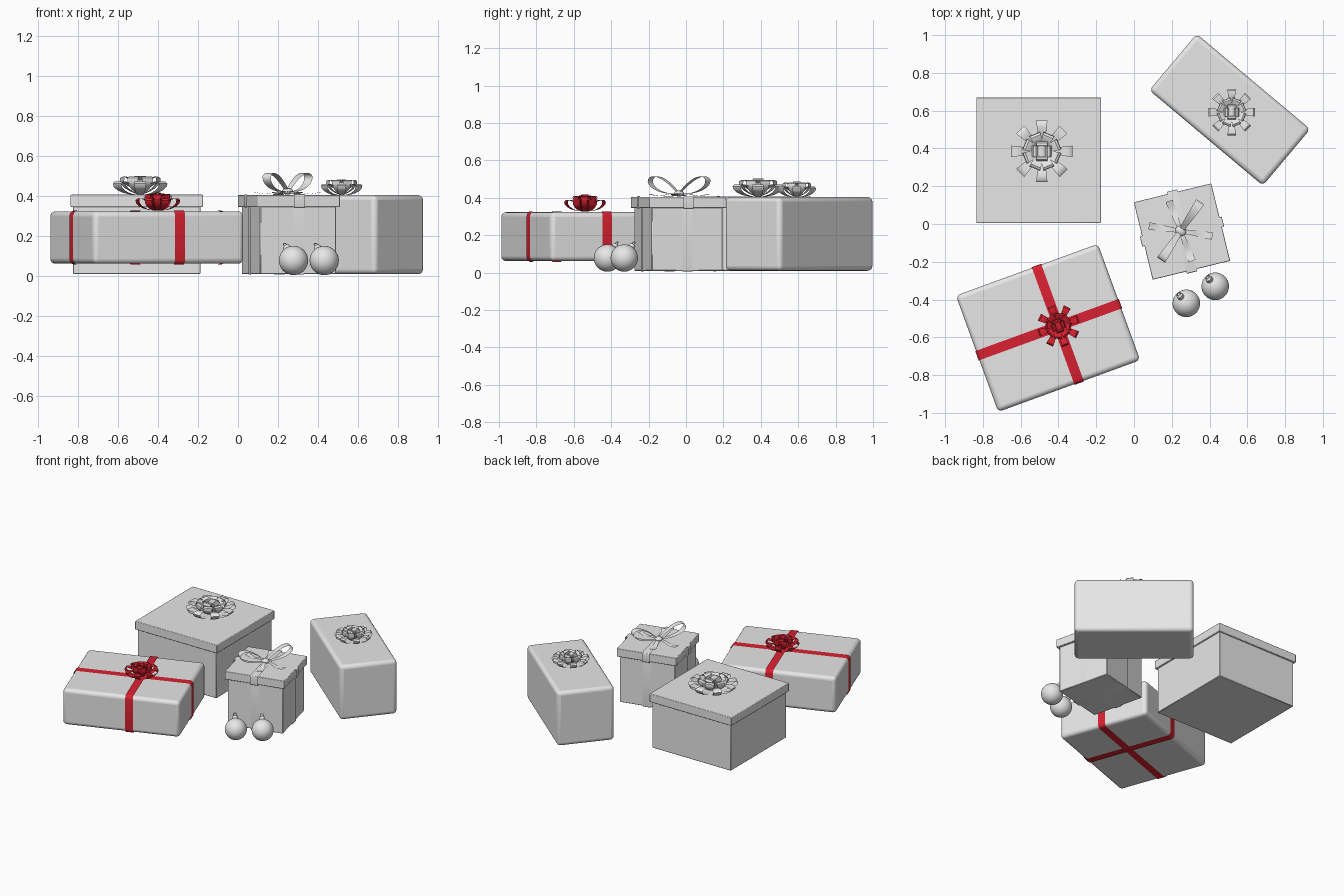
import bpy, bmesh, math
from mathutils import Matrix, Vector

if "Cube" in bpy.data.objects:
    bpy.data.objects.remove(bpy.data.objects["Cube"])


def material(name, rgb):
    m = bpy.data.materials.new(name)
    m.diffuse_color = (*rgb, 1)
    m.use_nodes = True
    m.node_tree.nodes["Principled BSDF"].inputs["Base Color"].default_value = m.diffuse_color
    return m


GREY = material("soft_grey", (0.8, 0.8, 0.8))
RED = material("ribbon_red", (0.7, 0.015, 0.03))


def finish(name, bm, mat, matrix=Matrix(), bevel=0, segments=3, smooth=True):
    mesh = bpy.data.meshes.new(name)
    bm.to_mesh(mesh)
    bm.free()
    mesh.materials.append(mat)
    ob = bpy.data.objects.new(name, mesh)
    bpy.context.collection.objects.link(ob)
    ob.matrix_world = matrix
    if bevel:
        mod = ob.modifiers.new("rounded_edges", 'BEVEL')
        mod.width, mod.segments = bevel, segments
    if smooth:
        bpy.ops.object.select_all(action='DESELECT')
        ob.select_set(True)
        bpy.context.view_layer.objects.active = ob
        bpy.ops.object.shade_smooth_by_angle(angle=math.radians(40))
    return ob


def place(x, y, z=0, degrees=0):
    return Matrix.Translation((x, y, z)) @ Matrix.Rotation(math.radians(degrees), 4, 'Z')


def box(name, sx, sy, z0, z1, frame, bevel, segments=3):
    bm = bmesh.new()
    bmesh.ops.create_cube(bm, size=1)
    bmesh.ops.scale(bm, vec=(sx, sy, z1 - z0), verts=bm.verts)
    bmesh.ops.translate(bm, vec=(0, 0, (z0 + z1) / 2), verts=bm.verts)
    return finish(name, bm, GREY, frame, bevel, segments)


def strip(bm, path, widths, matrix, closed=False):
    """Ribbon following (u, z) points, spread sideways by the given widths."""
    rows = [[bm.verts.new(matrix @ Vector((u, s * w / 2, z))) for s in (-1, 1)]
            for (u, z), w in zip(path, widths)]
    pairs = list(zip(rows, rows[1:])) + ([(rows[-1], rows[0])] if closed else [])
    for a, b in pairs:
        bm.faces.new((a[0], b[0], b[1], a[1]))


def band(name, length, z0, z1, width, radius, mat, frame):
    """Closed ribbon wrapped around a box with rounded corners."""
    path = []
    for k, (sx, z) in enumerate([(1, z1 - radius), (-1, z1 - radius),
                                 (-1, z0 + radius), (1, z0 + radius)]):
        for j in range(5):
            a = math.radians(90 * k + 22.5 * j)
            path.append((sx * (length / 2 - radius) + radius * math.cos(a),
                         z + radius * math.sin(a)))
    bm = bmesh.new()
    strip(bm, path, [width] * len(path), Matrix(), True)
    bmesh.ops.recalc_face_normals(bm, faces=bm.faces)
    return finish(name, bm, mat, frame)


def petal(bm, length, thick, root, tip, azimuth, elevation, n=14):
    """Teardrop ribbon loop pointing outward and up."""
    m = Matrix.Rotation(math.radians(azimuth), 4, 'Z') @ \
        Matrix.Rotation(-math.radians(elevation), 4, 'Y')
    path, widths = [], []
    for i in range(n + 1):
        t = 2 * math.pi * i / n
        f = (1 - math.cos(t)) / 2
        path.append((length * f, -thick * math.sin(t) * math.sin(t / 2)))
        widths.append(root + (tip - root) * f)
    strip(bm, path, widths, m)


def star_bow(name, radius, height, mat, frame):
    bm = bmesh.new()
    # tiers: count, start angle, elevation, reach
    for count, start, elev, reach in ((8, 0, 17, 1.03), (8, 22.5, 38, 0.74), (4, 0, 62, 0.56)):
        for i in range(count):
            petal(bm, radius * reach, radius * 0.17, radius * 0.12, radius * 0.36,
                  start + i * 360 / count, elev)
    # small centre loop
    ring = [(radius * 0.17 * math.cos(a), radius * (0.38 + 0.16 * math.sin(a)))
            for a in (math.tau * i / 14 for i in range(14))]
    strip(bm, ring, [radius * 0.34] * 14, Matrix(), True)
    bmesh.ops.scale(bm, vec=(1, 1, height / (radius * 0.6)), verts=bm.verts)
    return finish(name, bm, mat, frame)


# Large square box with lid
box("square_box_body", 0.635, 0.64, 0.01, 0.36, place(-0.505, 0.338), 0.003, 1)
box("square_box_lid", 0.66, 0.665, 0.345, 0.406, place(-0.505, 0.338), 0.004, 2)
star_bow("square_box_bow", 0.165, 0.11, GREY, place(-0.488, 0.385, 0.406))

# Flat box with red ribbon
flat = place(-0.455, -0.55, 0, 20)
box("flat_box", 0.80, 0.655, 0.062, 0.323, flat, 0.025, 4)
band("flat_box_long_ribbon", 0.808, 0.058, 0.327, 0.053, 0.025, RED,
     flat @ place(0, -0.01))
band("flat_box_cross_ribbon", 0.663, 0.057, 0.328, 0.053, 0.025, RED,
     flat @ place(0.055, 0, 0, 90))
star_bow("flat_box_bow", 0.113, 0.10, RED, place(-0.40, -0.54, 0.328, 20))

# Tall rounded box
box("tall_box", 0.785, 0.39, 0.01, 0.404, place(0.507, 0.605, 0, -40), 0.025, 4)
star_bow("tall_box_bow", 0.125, 0.094, GREY, place(0.517, 0.592, 0.404))

# Small cube box with lid and ribbons
cube = place(0.254, -0.04, 0, 13.7)
box("small_box_body", 0.39, 0.39, 0.01, 0.36, cube, 0.003, 1)
box("small_box_lid", 0.422, 0.422, 0.345, 0.404, cube, 0.004, 2)
for i, label in enumerate(("side", "front")):
    turned = cube @ place(0, 0, 0, 90 * i)
    band(f"small_box_{label}_ribbon", 0.402, 0.007, 0.37, 0.055, 0.004, GREY, turned)
    band(f"small_box_lid_{label}_ribbon", 0.446, 0.342, 0.408 + 0.001 * i, 0.055, 0.006,
         GREY, turned)

# Two-loop bow, loose tails and knot on the small box
bm = bmesh.new()
for azimuth in (0, 180):
    petal(bm, 0.2, 0.045, 0.025, 0.05, azimuth, 23, 24)
for azimuth in (55, 115, 235, 295):
    tail = [(0.17 * t, 0.006 * math.sin(t * 7) - 0.004) for t in (i / 10 for i in range(11))]
    strip(bm, tail, [0.02 + 0.002 * i for i in range(11)],
          Matrix.Rotation(math.radians(azimuth), 4, 'Z'))
finish("small_box_bow", bm, GREY, place(0.247, -0.037, 0.42, 56))
bm = bmesh.new()
bmesh.ops.create_uvsphere(bm, u_segments=16, v_segments=8, radius=1)
bmesh.ops.scale(bm, vec=(0.026, 0.03, 0.016), verts=bm.verts)
finish("small_box_knot", bm, GREY, place(0.247, -0.037, 0.423, 56))

# Round ornaments with tilted caps and hanging rings
axis = Vector((-0.42, 0.5, 0.8)).normalized()
tilt = axis.to_track_quat('Z', 'Y').to_matrix().to_4x4()
for side, x, y in (("left", 0.277, -0.42), ("right", 0.43, -0.33)):
    frame = Matrix.Translation((x, y, 0.078)) @ tilt
    bm = bmesh.new()
    bmesh.ops.create_uvsphere(bm, u_segments=32, v_segments=16, radius=0.073)
    finish(f"{side}_ornament_ball", bm, GREY, frame)
    bm = bmesh.new()
    bmesh.ops.create_cone(bm, cap_ends=True, segments=16, radius1=0.019, radius2=0.017,
                          depth=0.022, matrix=Matrix.Translation((0, 0, 0.079)))
    finish(f"{side}_ornament_cap", bm, GREY, frame)
    bpy.ops.mesh.primitive_torus_add(major_segments=16, minor_segments=6,
                                     major_radius=0.011, minor_radius=0.0025)
    ring = bpy.context.object
    ring.name = f"{side}_ornament_ring"
    ring.data.materials.append(GREY)
    ring.matrix_world = frame @ Matrix.Translation((0, 0, 0.1)) @ \
        Matrix.Rotation(math.pi / 2, 4, 'X')
    bpy.ops.object.shade_smooth()
